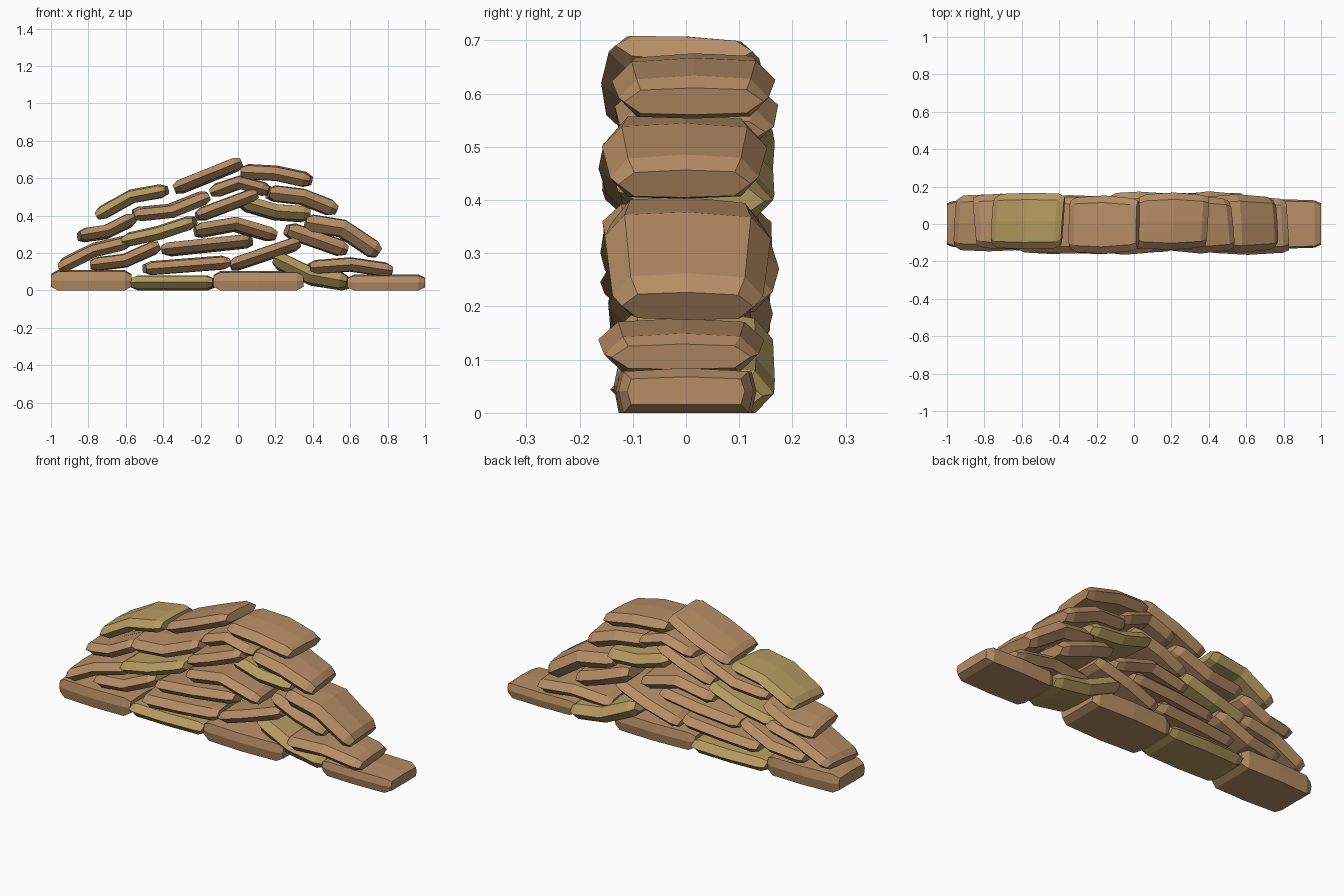
import bpy, bmesh, random
from mathutils import Vector

if "Cube" in bpy.data.objects:
    bpy.data.objects.remove(bpy.data.objects["Cube"])

random.seed(4)

def material(name, rgb):
    m = bpy.data.materials.new(name)
    m.diffuse_color = (*rgb, 1)
    m.use_nodes = True
    m.node_tree.nodes["Principled BSDF"].inputs["Base Color"].default_value = m.diffuse_color
    return m

BROWN = material("brown_stone", (0.47, 0.27, 0.13))
OCHRE = material("ochre_stone", (0.47, 0.33, 0.12))

def section(shoulder, crown, flat):
    """Eight-sided outline: (depth fraction, thickness fraction)."""
    low = -1 if flat else -0.9
    return [(-1, 0), (-shoulder, 0.9), (0, crown), (shoulder, 0.9),
            (1, 0), (shoulder, low), (0, -1), (-shoulder, low)]

def stone(name, x0, z0, x1, z1, bend=0.0, mat=BROWN, thick=None, flat=False):
    """Slab lofted from (x0, z0) to (x1, z1), kinked at the middle, ends tapered."""
    # slabs falling to the right are the heavier ones
    thick = thick or 0.073 + 0.15 * max(0, z0 - z1)
    outline = section(0.93 if flat else 0.76, 1.06, flat)
    depth = 0.135 if flat else 0.152
    a, b = Vector((x0, z0)), Vector((x1, z1))
    mid = (a + b) / 2 + Vector((0, bend))
    p = [a, a + (mid - a).normalized() * 0.035, mid,
         b + (mid - b).normalized() * 0.035, b]
    wobble = 0 if flat else 1
    yaw = wobble * random.uniform(-0.1, 0.1)
    roll = wobble * random.uniform(-0.06, 0.06)
    yoff = wobble * random.uniform(-0.01, 0.02)
    bm = bmesh.new()
    rings = []
    for i, c in enumerate(p):
        t = (p[min(i + 1, 4)] - p[max(i - 1, 0)]).normalized()
        n = Vector((-t.y, t.x))
        end = i in (0, 4)
        h = thick / 2 * (0.62 if end else 1)
        w = depth * (0.84, 0.94, 1.0, 0.94, 0.84)[i] * random.uniform(0.97, 1.03)
        ring = []
        for u, v in outline:
            y = u * w
            q = c + n * (v * h + roll * y) + t * (yaw * y)
            ring.append(bm.verts.new((q.x, y + yoff, max(q.y, 0))))
        rings.append(ring)
    for r, s in zip(rings, rings[1:]):
        for j in range(8):
            k = (j + 1) % 8
            bm.faces.new((r[j], r[k], s[k], s[j]))
    bm.faces.new(rings[0][::-1])
    bm.faces.new(rings[-1])
    bmesh.ops.recalc_face_normals(bm, faces=bm.faces)
    me = bpy.data.meshes.new(name)
    bm.to_mesh(me)
    bm.free()
    me.materials.append(mat)
    bpy.context.collection.objects.link(bpy.data.objects.new(name, me))

# Ground course: flat-bottomed stones laid end to end
for name, x0, x1, th, mat in (("left", -1, -0.57, 0.105, BROWN),
                              ("ochre", -0.57, -0.13, 0.078, OCHRE),
                              ("middle", -0.13, 0.35, 0.1, BROWN),
                              ("right", 0.585, 1, 0.082, BROWN)):
    stone("base_stone_" + name, x0, th / 2, x1, th / 2, 0, mat, th, mat is BROWN)

# Stacked brown stones: start, end, height of the kink
BROWN_PILE = [
    (-.95, .125, -.58, .26, .025), (-.79, .135, -.42, .24, -.03),
    (-.5, .115, -.05, .15), (-.04, .13, .33, .255),
    (-.4, .215, .07, .265), (.38, .12, .82, .105, .025),
    (.26, .325, .575, .215), (.36, .36, .75, .2, .05),
    (-.85, .29, -.555, .385, -.025), (-.23, .315, .2, .29, .05),
    (-.56, .405, -.16, .505, -.03), (-.22, .395, .1, .515),
    (.16, .52, .52, .43, .025), (-.14, .525, .17, .53, .05),
    (-.34, .54, .02, .685), (.02, .635, .39, .585, .015),
]
# Stacked ochre stones
OCHRE_PILE = [
    (.2, .165, .59, .04, -.03), (-.61, .265, -.23, .37, -.01),
    (.02, .47, .38, .405, -.02), (-.75, .4, -.38, .535, .035),
]
for label, mat, pile in (("brown", BROWN, BROWN_PILE), ("ochre", OCHRE, OCHRE_PILE)):
    for i, s in enumerate(pile, 1):
        stone(f"{label}_pile_stone_{i}", *s, mat=mat)
